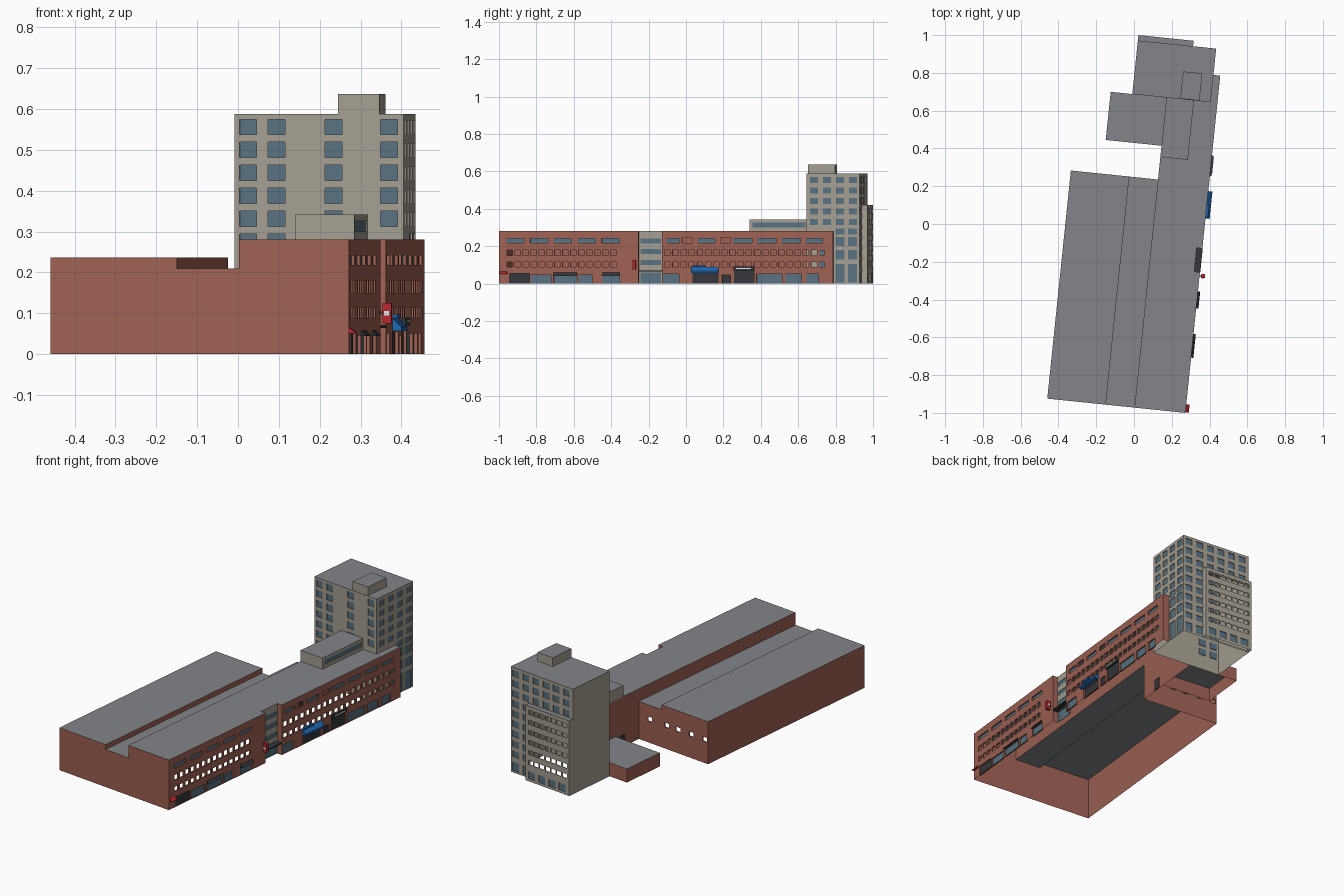
import bpy, bmesh, math
from mathutils import Matrix, Vector

cube = bpy.data.objects.get("Cube")
if cube:
    bpy.data.objects.remove(cube)

# Street frame: local x points out to the street, local y runs along it
FRAME = Matrix.Translation((0.272, -1.0, 0)) @ Matrix.Rotation(math.radians(-5.9), 4, 'Z')


def material(name, r, g, b):
    m = bpy.data.materials.new(name)
    m.use_nodes = True
    m.diffuse_color = (r, g, b, 1)
    m.node_tree.nodes["Principled BSDF"].inputs["Base Color"].default_value = (r, g, b, 1)
    return m


BRICK = material("brick", 0.34, 0.12, 0.085)
CONCRETE = material("concrete", 0.38, 0.35, 0.29)
ROOF = material("roof grey", 0.23, 0.235, 0.25)
GLASS = material("window blue", 0.10, 0.17, 0.22)
DARK = material("dark grey", 0.035, 0.037, 0.042)
BLUE = material("awning blue", 0.015, 0.14, 0.45)
RED = material("sign red", 0.48, 0.02, 0.03)
WHITE = material("white", 0.8, 0.8, 0.78)


def finish(name, bm, mats):
    mesh = bpy.data.meshes.new(name)
    bm.to_mesh(mesh)
    bm.free()
    for m in mats:
        mesh.materials.append(m)
    ob = bpy.data.objects.new(name, mesh)
    ob.matrix_world = FRAME
    bpy.context.collection.objects.link(ob)
    return ob


def panel(name, start, end, z0, z1, mat, wins=(), depth=0.006, shift=0.0):
    """Wall with recessed windows (s0, s1, z0, z1, material); None leaves an opening."""
    a, d = Vector(start), Vector(end) - Vector(start)
    length = d.length
    d.normalize()
    wins = [(p - shift, q - shift, lo, hi, m) for p, q, lo, hi, m in wins]
    mats = [mat]
    bm = bmesh.new()

    def quad(points, m=mat):
        if m not in mats:
            mats.append(m)
        vs = [bm.verts.new((a.x + d.x * s - d.y * i, a.y + d.y * s + d.x * i, z))
              for s, z, i in points]
        bm.faces.new(vs).material_index = mats.index(m)

    ss = sorted({0.0, length} | {s for w in wins for s in w[:2]})
    zs = sorted({z0, z1} | {z for w in wins for z in w[2:4]})
    for p, q in zip(ss, ss[1:]):
        for lo, hi in zip(zs, zs[1:]):
            s, z = (p + q) / 2, (lo + hi) / 2
            if not any(w[0] < s < w[1] and w[2] < z < w[3] for w in wins):
                quad([(p, lo, 0), (q, lo, 0), (q, hi, 0), (p, hi, 0)])
    for p, q, lo, hi, m in wins:
        ring = [(p, lo), (q, lo), (q, hi), (p, hi)]
        for k in range(4):
            e, f = ring[k], ring[(k + 1) % 4]
            quad([(*e, 0), (*f, 0), (*f, depth), (*e, depth)])
        if m:
            quad([(*c, depth) for c in ring], m)
    bmesh.ops.remove_doubles(bm, verts=bm.verts, dist=1e-5)
    return finish(name, bm, mats)


def row(s, n, pitch, w, z, h, m):
    return [(s + i * pitch, s + i * pitch + w, z, z + h, m) for i in range(n)]


def roof(name, u0, u1, v0, v1, z):
    bm = bmesh.new()
    bm.faces.new([bm.verts.new(c) for c in
                  ((u0, v0, z), (u1, v0, z), (u1, v1, z), (u0, v1, z))])
    return finish(name, bm, [ROOF])


def prism(name, profile, v0, v1, mat):
    """Outline in (u, z) extruded along the street."""
    bm = bmesh.new()
    f = bm.faces.new([bm.verts.new((u, v0, z)) for u, z in profile])
    new = bmesh.ops.extrude_face_region(bm, geom=[f])["geom"]
    bmesh.ops.translate(bm, vec=(0, v1 - v0, 0),
                        verts=[g for g in new if isinstance(g, bmesh.types.BMVert)])
    bmesh.ops.recalc_face_normals(bm, faces=bm.faces)
    return finish(name, bm, [mat])


def box(name, u0, u1, v0, v1, z0, z1, mat):
    return prism(name, [(u0, z0), (u1, z0), (u1, z1), (u0, z1)], v0, v1, mat)


# Main building: key lines
L, T0, T1 = -0.735, -0.424, -0.271          # left wall, roof trench edges
N, E, HI, MID, LOW = 1.214, 1.795, 0.28, 0.237, 0.21
R0, R1, RU = 0.749, 0.875, -0.03            # street recess

# Left hall and roof trench
panel("hall_left_wall", (L, N), (L, 0), 0, MID, BRICK)
panel("hall_front_wall", (L, 0), (T0, 0), 0, MID, BRICK)
panel("trench_front_wall", (T0, 0), (T1, 0), 0, LOW, BRICK)
panel("hall_back_wall", (T0, N), (L, N), 0, MID, BRICK,
      row(0.0, 0, 1, 1, 0, 1, None) + row(0.005, 4, 0.09, 0.03, 0.12, 0.025, None)[1:]
      + [(0.02, 0.05, 0.12, 0.145, None)])
panel("trench_back_wall", (T1, N), (T0, N), 0, LOW, BRICK,
      [(0.06, 0.09, 0.12, 0.145, None)])
panel("trench_left_step", (T0, 0), (T0, N), LOW, MID, BRICK)
panel("trench_right_step", (T1, N), (T1, 0), LOW, HI, BRICK)
roof("hall_roof", L, T0, 0, N, MID)
roof("trench_roof", T0, T1, 0, N, LOW)

# Street wing: roof, ends and yard wall
panel("wing_front_wall", (T1, 0), (0, 0), 0, HI, BRICK)
panel("wing_back_wall", (0, E), (-0.036, E), 0, HI, BRICK)
panel("wing_yard_wall", (T1, 1.65), (T1, N), 0, HI, BRICK, [(0.29, 0.33, 0, 0.065, DARK)])
roof("wing_roof_front", T1, 0, 0, R0, HI)
roof("wing_roof_recess", T1, RU, R0, R1, HI)
roof("wing_roof_middle", T1, 0, R1, 1.65, HI)
roof("wing_roof_end", -0.036, 0, 1.65, E, HI)

# Street facade, first section
wins = row(0.043, 14, 0.0428, 0.03, 0.15, 0.03, None)
wins += row(0.043, 14, 0.0428, 0.03, 0.088, 0.026, None)
wins += row(0.04, 5, 0.128, 0.095, 0.218, 0.023, GLASS)
wins += [(0.054, 0.165, 0, 0.055, DARK)]
wins += [(p, q, 0, 0.046, GLASS) for p, q in
         ((0.172, 0.28), (0.294, 0.42), (0.43, 0.5), (0.556, 0.647))]
panel("street_wall_front", (0, 0), (0, R0), 0, HI, BRICK, wins, 0.008)

# Street facade, second section
wins = row(0.89, 19, 0.0438, 0.03, 0.15, 0.03, None)
wins += row(0.89, 19, 0.0438, 0.03, 0.088, 0.026, None)
wins += [(1.723, 1.75, z, z + 0.026, GLASS) for z in (0.088, 0.152)]
wins += [(p, q, 0.218, 0.241, GLASS) for p, q in
         ((0.9, 0.97), (1.07, 1.16), (1.26, 1.36), (1.39, 1.49), (1.52, 1.62), (1.65, 1.74))]
wins += [(p, p + 0.055, 0.218, 0.244, None) for p in (0.985, 1.19)]
wins += [(p, q, 0, 0.05, GLASS) for p, q in
         ((0.882, 0.968), (1.385, 1.52), (1.54, 1.625), (1.652, 1.717))]
wins += [(1.04, 1.176, 0, 0.055, DARK), (1.2, 1.245, 0, 0.045, DARK),
         (1.262, 1.37, 0, 0.085, DARK)]
panel("street_wall_back", (0, R1), (0, E), 0, HI, BRICK, wins, 0.008, R1)

# Glazed entrance recess
panel("recess_side_front", (0, R0), (RU, R0), 0, HI, BRICK)
panel("recess_side_back", (RU, R1), (0, R1), 0, HI, BRICK)
bands = [(0.008, 0.118, z, z + 0.026, GLASS) for z in (0.1, 0.158, 0.215)]
panel("recess_wall", (RU, R0), (RU, R1), 0, HI, CONCRETE,
      bands + [(0.008, 0.118, 0, 0.06, GLASS)], 0.003)
box("entrance_canopy", RU, 0.002, R0, R1, 0.064, 0.071, DARK)

# Awnings and signs
for i, (p, q) in enumerate(((0.294, 0.42), (0.556, 0.647))):
    prism(f"shop_awning_{i}", [(0, 0.058), (0.012, 0.044), (0, 0.044)], p, q, DARK)
prism("corner_awning", [(0, 0.065), (0.018, 0.05), (0, 0.05)], 0.004, 0.045, RED)
prism("blue_awning", [(0, 0.088), (0.022, 0.066), (0.022, 0.056), (0, 0.056)], 1.035, 1.18, BLUE)
box("blue_sign", 0, 0.012, 1.04, 1.11, 0.088, 0.097, BLUE)
box("shop_fascia", 0, 0.009, 1.262, 1.37, 0.07, 0.09, DARK)
box("fascia_stripe", 0.009, 0.011, 1.275, 1.357, 0.079, 0.084, WHITE)
box("red_sign", 0.008, 0.03, 0.72, 0.738, 0.075, 0.125, RED)
box("red_sign_panel", 0.012, 0.026, 0.717, 0.741, 0.094, 0.106, WHITE)
box("red_sign_bracket", 0, 0.008, 0.726, 0.732, 0.098, 0.104, DARK)

# Rooftop room on the wing
P0, P1, PH = 1.334, -0.125, 0.342
panel("roof_room_front", (T1, P0), (P1, P0), HI, PH, CONCRETE)
panel("roof_room_street", (P1, P0), (P1, 1.65), HI, PH, CONCRETE,
      [(0.015, 0.3, 0.3, 0.326, GLASS)], 0.004)
panel("roof_room_yard", (T1, 1.65), (T1, P0), HI, PH, CONCRETE)
roof("roof_room_top", T1, P1, P0, 1.65, PH)

# Low yard building
panel("yard_room_front", (-0.568, 1.394), (T1, 1.394), 0, 0.076, BRICK)
panel("yard_room_left", (-0.568, 1.65), (-0.568, 1.394), 0, 0.076, BRICK)
panel("yard_room_back", (-0.453, 1.65), (-0.568, 1.65), 0, 0.076, BRICK)
roof("yard_room_roof", -0.568, T1, 1.394, 1.65, 0.076)

# Tower
A, B, S, K, TOP = -0.453, -0.036, 1.65, 1.935, 0.588
floors = [0.538 - 0.0563 * i for i in range(9)]
wins = [(s, s + 0.042, z, z + 0.037, GLASS) for i, z in enumerate(floors)
        for s in (0.013, 0.083, 0.223, 0.36) if s < 0.15 or z > HI]
panel("tower_front", (A, S), (B, S), 0, TOP, CONCRETE, wins, 0.004)
wins = [(s, s + 0.042, z, z + 0.033, GLASS) for z in floors[:5]
        for s in (0.018, 0.088, 0.158, 0.228)]
wins += [(s, s + 0.05, z, z + h, GLASS) for s in (0.154, 0.222)
         for z, h in ((0.005, 0.1), (0.13, 0.05), (0.2, 0.05), (0.262, 0.033))]
panel("tower_street", (B, S), (B, K), 0, TOP, CONCRETE, wins, 0.004)
wins = [(s, s + 0.042, z, z + 0.035, GLASS) for i, z in enumerate(floors)
        for s in [0.013 + 0.068 * c for c in range(6)] if i < 3 or s < 0.1]
wins += [(0.013, 0.055, 0.01, 0.06, GLASS), (0.081, 0.123, 0.01, 0.06, GLASS)]
wins += [(0.128, 0.412, 0.01, 0.41, None)]
panel("tower_back", (B, K), (A, K), 0, TOP, CONCRETE, wins, 0.004)
panel("tower_left", (A, K), (A, S), 0, TOP, CONCRETE)
roof("tower_roof", A, B, S, K, TOP)

# Stair annex behind the tower
AX, AK, AH = -0.159, 1.964, 0.42
wins = []
for i in range(6):
    wins += row(0.02, 7, 0.038, 0.03, 0.375 - 0.0563 * i, 0.024, None)
wins += row(0.02, 4, 0.068, 0.045, 0.015, 0.04, GLASS)
panel("annex_back", (AX, AK), (A, AK), 0, AH, CONCRETE, wins, 0.004)
panel("annex_street", (AX, K), (AX, AK), 0, AH, CONCRETE)
panel("annex_left", (A, AK), (A, K), 0, AH, CONCRETE)
roof("annex_roof", A, AX, K, AK, AH)

# Lift house on the tower roof
corners = [(-0.198, 1.652), (-0.096, 1.652), (-0.096, 1.797), (-0.198, 1.797)]
for i, side in enumerate(("front", "street", "back", "left")):
    panel(f"lift_house_{side}", corners[i], corners[(i + 1) % 4], TOP, 0.637, CONCRETE)
roof("lift_house_roof", -0.198, -0.096, 1.652, 1.797, 0.637)
